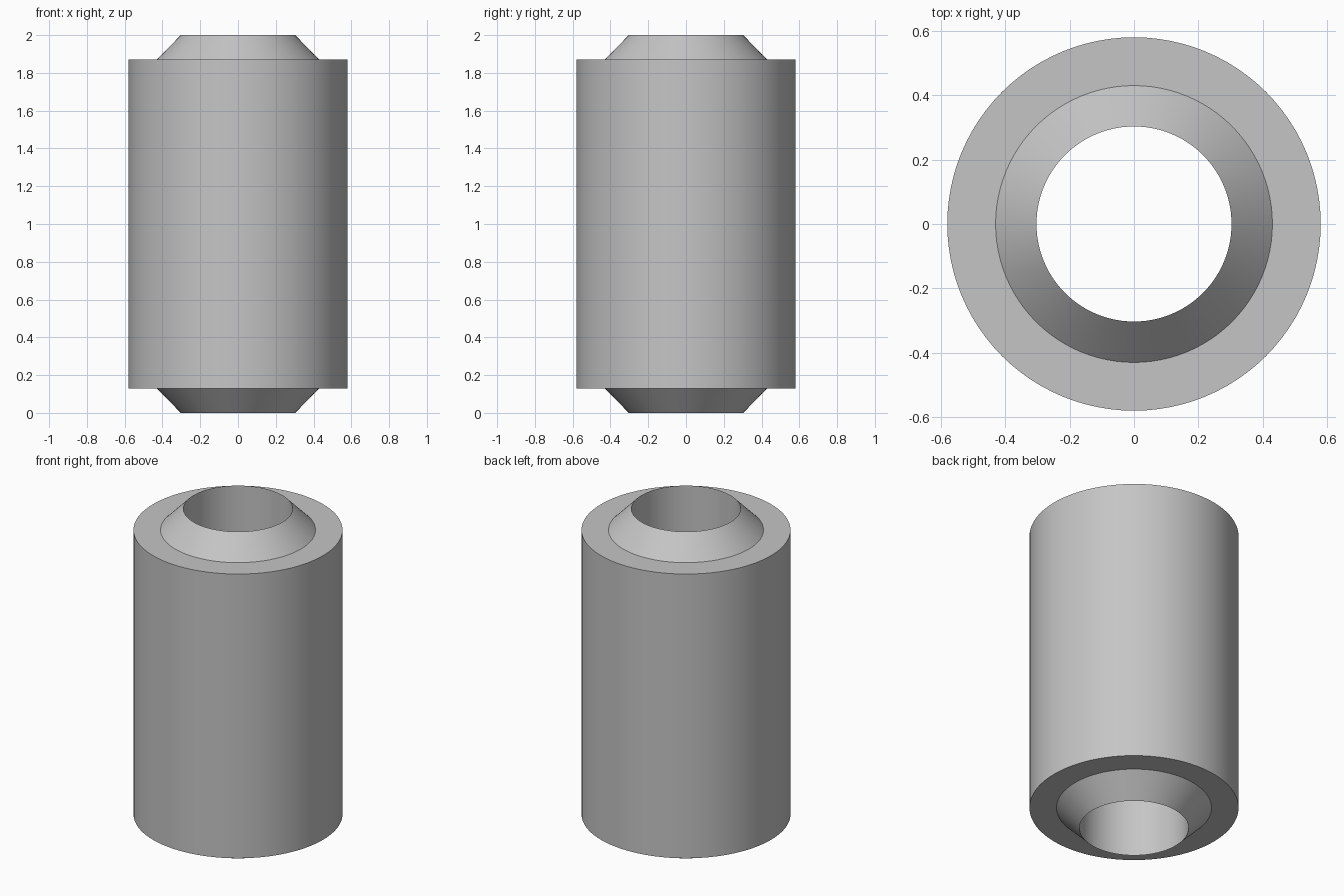
import bpy, bmesh, math

cube = bpy.data.objects.get("Cube")
if cube:
    bpy.data.objects.remove(cube, do_unlink=True)

SEGMENTS = 96
HEIGHT, SHOULDER = 2.0, 0.13
OUTER, COLLAR, BORE = 0.58, 0.43, 0.303

# Plain grey material
grey = bpy.data.materials.new("light_grey")
grey.use_nodes = True
colour = (0.56, 0.56, 0.56, 1)
grey.diffuse_color = colour
grey.node_tree.nodes["Principled BSDF"].inputs["Base Color"].default_value = colour

# Half profile, mirrored top to bottom: bore rim, collar foot, sleeve edge
lower = [(BORE, 0), (COLLAR, SHOULDER), (OUTER, SHOULDER)]
profile = lower + [(r, HEIGHT - z) for r, z in reversed(lower)]

# Revolve the closed profile into a hollow sleeve with conical ends
bm = bmesh.new()
rings = []
for r, z in profile:
    angles = [math.tau * i / SEGMENTS for i in range(SEGMENTS)]
    rings.append([bm.verts.new((r * math.cos(a), r * math.sin(a), z)) for a in angles])
for k, ring in enumerate(rings):
    above = rings[(k + 1) % len(rings)]
    for i in range(SEGMENTS):
        j = (i + 1) % SEGMENTS
        bm.faces.new((ring[i], ring[j], above[j], above[i]))
bmesh.ops.recalc_face_normals(bm, faces=bm.faces)

mesh = bpy.data.meshes.new("bushing_sleeve")
bm.to_mesh(mesh)
bm.free()
mesh.materials.append(grey)
sleeve = bpy.data.objects.new("bushing_sleeve", mesh)
bpy.context.collection.objects.link(sleeve)

# Smooth round walls, crisp rims
bpy.ops.object.select_all(action="DESELECT")
sleeve.select_set(True)
bpy.context.view_layer.objects.active = sleeve
bpy.ops.object.shade_smooth_by_angle(angle=math.radians(30))
